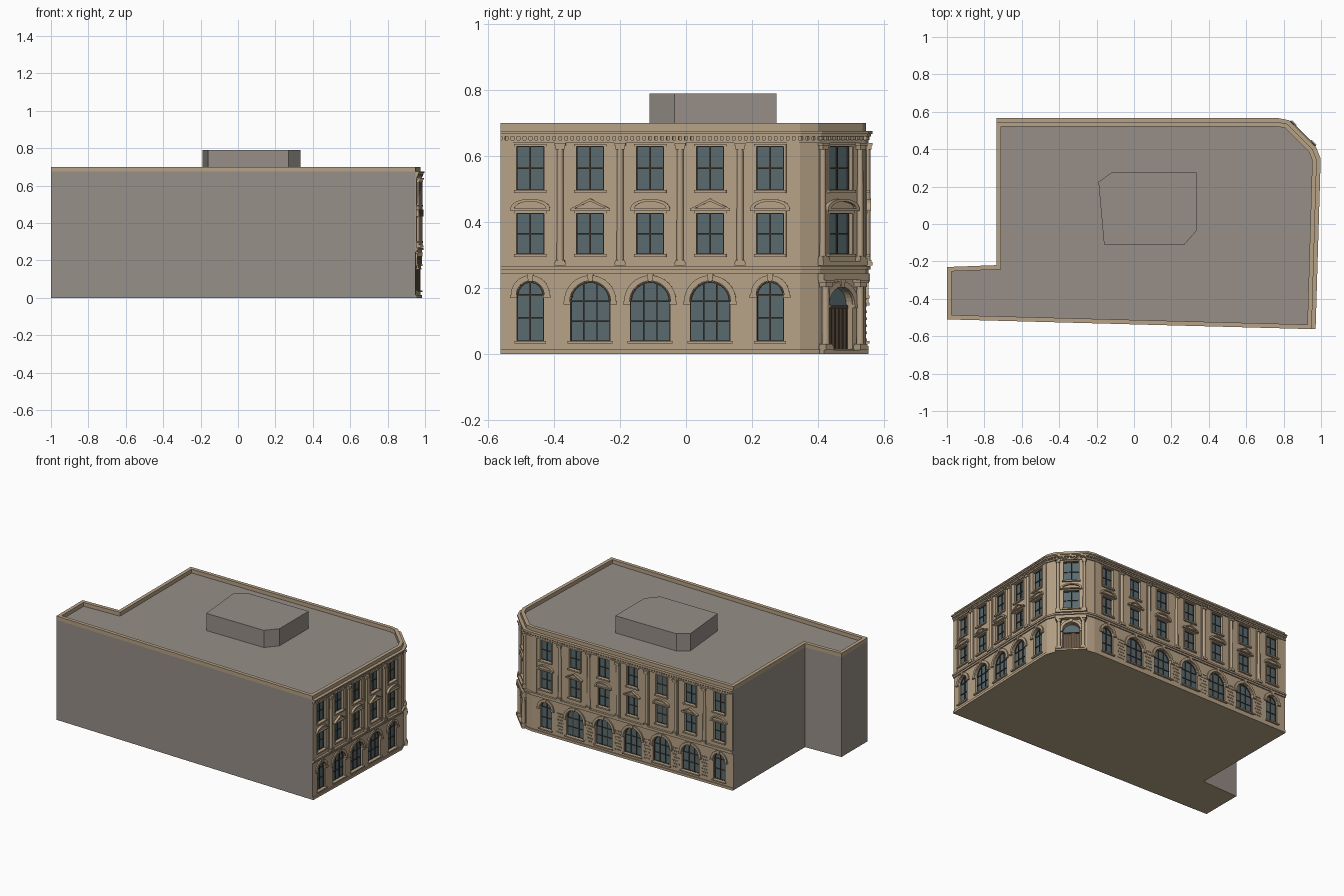
import bpy, bmesh, math
from mathutils import Matrix, Vector

if "Cube" in bpy.data.objects:
    bpy.data.objects.remove(bpy.data.objects["Cube"])


def material(name, rgb):
    m = bpy.data.materials.new(name)
    m.use_nodes = True
    m.diffuse_color = (*rgb, 1)
    m.node_tree.nodes["Principled BSDF"].inputs["Base Color"].default_value = (*rgb, 1)
    return m


STONE = material("tan stone", (0.47, 0.36, 0.24))
GREY = material("grey render", (0.31, 0.275, 0.245))
GLASS = material("window glass", (0.10, 0.145, 0.16))
FRAME = material("dark frame", (0.06, 0.045, 0.032))
DOOR = material("brown door", (0.13, 0.085, 0.055))

# Building outline, anticlockwise; points 1 to 6 carry the street facades
OUTLINE = [Vector(p) for p in ((-1, -.51), (.95, -.562), (.977, .345), (.955, .40), (.82, .535),
                               (.77, .545), (-.735, .545), (-.735, -.22), (-1, -.23))]
STREET = OUTLINE[1:7]
parts = {}


def mesh(name, mat):
    return parts.setdefault(name, (bmesh.new(), mat))[0]


def prism(part, mat, frame, pts, d0, d1):
    """Extrude a (u, z) profile outward from depth d0 to d1."""
    bm = mesh(part, mat)
    a = [bm.verts.new(frame @ Vector((u, d0, z))) for u, z in pts]
    b = [bm.verts.new(frame @ Vector((u, d1, z))) for u, z in pts]
    bm.faces.new(a)
    bm.faces.new(b[::-1])
    for i in range(len(a)):
        j = (i + 1) % len(a)
        bm.faces.new((a[j], a[i], b[i], b[j]))


def box(part, mat, frame, u0, u1, z0, z1, d0, d1):
    prism(part, mat, frame, [(u0, z0), (u1, z0), (u1, z1), (u0, z1)], d0, d1)


def plan_solid(part, mat, pts, z0, z1):
    """Extrude a plan outline upward."""
    swap = Matrix(((1, 0, 0, 0), (0, 0, 1, 0), (0, 1, 0, 0), (0, 0, 0, 1)))
    prism(part, mat, swap, [tuple(p) for p in pts], z0, z1)


def offset(pts, d, closed):
    """Move a plan path outward by d with mitred corners."""
    def normal(a, b):
        t = (b - a).normalized()
        return Vector((t.y, -t.x))
    out, n = [], len(pts)
    for i, p in enumerate(pts):
        n0 = normal(pts[i - 1], p) if closed or i else None
        n1 = normal(p, pts[(i + 1) % n]) if closed or i < n - 1 else n0
        n0 = n0 or n1
        out.append(p + (n0 + n1) * d / (1 + n0.dot(n1)))
    return out


def band(part, z0, z1, d):
    plan_solid(part, STONE, offset(STREET, d, False) + offset(STREET, -.004, False)[::-1], z0, z1)


def facade_frame(a, b):
    t = (b - a).normalized()
    return Matrix(((t.x, t.y, 0, a.x), (t.y, -t.x, 0, a.y), (0, 0, 1, 0), (0, 0, 0, 1)))


def arch(u, hw, z0, spring, r=None):
    r = r or hw
    curve = [(u + r * math.cos(math.pi * k / 16), spring + r * math.sin(math.pi * k / 16)) for k in range(17)]
    return [(u - hw, z0), (u + hw, z0)] + curve if z0 is not None else curve


def column(part, f, u, z0, z1, r, d):
    """Round column with stepped base and capital."""
    bm = mesh(part + "_shafts", STONE)
    m = f @ Matrix.Translation((u, d, (z0 + z1) / 2))
    bmesh.ops.create_cone(bm, cap_ends=True, segments=14, radius1=r, radius2=r * .88, depth=z1 - z0, matrix=m)
    for za, zb, w in ((z0, z0 + .012, 1.5), (z0 + .012, z0 + .018, 1.25),
                      (z1 - .02, z1 - .008, 1.2), (z1 - .008, z1, 1.55)):
        box(part + "_bases_and_capitals", STONE, f, u - r * w, u + r * w, za, zb, d - r * w, d + r * w)


def sash(side, f, u, hw, z0, z1, cols, rows, arched):
    """Cut opening, glass and glazing bars."""
    spring = z1 - hw
    shape = arch(u, hw, z0, spring) if arched else [(u - hw, z0), (u + hw, z0), (u + hw, z1), (u - hw, z1)]
    prism("cutter", STONE, f, shape, -.02, .05)
    prism(side + "_glass", GLASS, f, shape, -.021, -.016)
    bars, t = side + "_window_bars", .002
    for i in range(cols + 1):
        x = u - hw + 2 * hw * i / cols
        h = z1
        if arched:
            h = spring + math.sqrt(max(0, hw * hw - (x - u) ** 2))
        box(bars, FRAME, f, max(x - t, u - hw), min(x + t, u + hw), z0, h, -.017, -.011)
    for j in range(rows + 1):
        z = z0 + ((spring if arched else z1) - z0) * j / rows
        box(bars, FRAME, f, u - hw, u + hw, z - t, z + t, -.017, -.011)
    if arched:
        ring = arch(u, hw, None, spring) + arch(u, hw, None, spring, hw - .004)[::-1]
        prism(bars, FRAME, f, ring, -.017, -.011)


def archivolt(side, f, u, hw, spring):
    ring = arch(u, hw, None, spring, hw + .019) + arch(u, hw, None, spring, hw + .002)[::-1]
    prism(side + "_archivolts", STONE, f, ring, -.002, .008)
    for s in (-1, 1):
        box(side + "_imposts", STONE, f, u + s * (hw + .0105) - .011, u + s * (hw + .0105) + .011,
            spring - .01, spring, -.002, .011)
    top = spring + hw
    prism(side + "_keystones", STONE, f, [(u - .006, top), (u + .006, top), (u + .01, top + .024),
                                          (u - .01, top + .024)], -.002, .013)


def upper_windows(side, f, u, hw, rounded):
    """First and second floor windows with trims and a pediment."""
    for z0, z1 in ((.303, .427), (.497, .63)):
        sash(side, f, u, hw, z0, z1, 2, 2, False)
        box(side + "_sills", STONE, f, u - hw - .008, u + hw + .008, z0 - .009, z0, -.015, .012)
        for s in (-1, 1):
            x = u + s * (hw + .004)
            box(side + "_window_trims", STONE, f, x - .004, x + .004, z0, z1, -.002, .004)
        box(side + "_window_trims", STONE, f, u - hw - .008, u + hw + .008, z1, z1 + .007, -.002, .005)
    w = hw + .019
    box(side + "_pediments", STONE, f, u - w, u + w, .434, .441, -.002, .016)
    if rounded:
        outer = [(u + w * math.cos(math.pi * k / 12), .441 + .03 * math.sin(math.pi * k / 12)) for k in range(13)]
    else:
        outer = [(u + w, .441), (u, .472), (u - w, .441)]
    inner = [(u + (x - u) * .8, .441 + (z - .441) * .72) for x, z in outer]
    prism(side + "_pediments", STONE, f, outer + inner[::-1], -.002, .016)
    prism(side + "_pediment_panels", STONE, f, inner, -.002, .005)


def facade(side, a, b, bays, margin, wide, narrow, studs):
    f, length = facade_frame(a, b), (b - a).length
    step = (length - 2 * margin) / (bays - 1)
    for i in range(bays):
        u = margin + i * step
        hw = narrow if i in (0, bays - 1) else wide
        sash(side, f, u, hw, .04, .22, 3 if hw == wide else 2, 2, True)
        archivolt(side, f, u, hw, .22 - hw)
        box(side + "_sills", STONE, f, u - hw - .008, u + hw + .008, .032, .04, -.015, .012)
        upper_windows(side, f, u, .041, i % 2 == 0)
        if i < bays - 1:
            mid = u + step / 2
            box(side + "_pilaster_strips", STONE, f, mid - .018, mid + .018, .266, .64, -.002, .004)
            column(side + "_pilasters", f, mid, .268, .64, .011, .004)
            if studs:  # rough stones on the ground floor piers
                for k in range(7):
                    for s in (-1, 0, 1):
                        x, z = mid + s * .016 + (k % 2 - .5) * .008, .04 + k * .021
                        box(side + "_rough_stones", STONE, f, x - .005, x + .005, z, z + .008, -.002, .004)
    for u in (.02, length - .02):
        box(side + "_end_piers", STONE, f, u - .018, u + .018, .266, .64, -.002, .004)


# Street facades
facade("right", STREET[0], STREET[1], 5, .09, .06, .04, False)
facade("back", STREET[4], STREET[5], 7, .105, .063, .042, True)

# Chamfered corner bay with entrance
cf, mid = facade_frame(STREET[2], STREET[3]), (STREET[3] - STREET[2]).length / 2
upper_windows("corner", cf, mid, .048, True)
prism("cutter", STONE, cf, arch(mid, .052, .012, .15), -.03, .05)
prism("entrance_fanlight", GLASS, cf, arch(mid, .052, .145, .15), -.031, -.026)
box("entrance_door", DOOR, cf, mid - .052, mid + .052, .012, .142, -.031, -.022)
box("entrance_transom", FRAME, cf, mid - .052, mid + .052, .138, .147, -.031, -.018)
for k in range(-3, 4):
    box("door_slats", FRAME, cf, mid + k * .016 - .002, mid + k * .016 + .002, .012, .14, -.024, -.019)
archivolt("corner", cf, mid, .052, .15)
for s in (-1, 1):
    column("entrance_columns", cf, mid + s * .074, .012, .224, .012, .012)
    column("corner_columns", cf, mid + s * .08, .28, .64, .01, .006)
box("entrance_entablature", STONE, cf, mid - .095, mid + .095, .224, .245, -.002, .026)
box("corner_balcony", STONE, cf, mid - .095, mid + .095, .268, .282, -.002, .024)
box("entrance_step", STONE, cf, mid - .095, mid + .095, 0, .012, -.03, .026)

# Horizontal mouldings and cornice
band("plinth", 0, .016, .006)
band("storey_band", .245, .256, .008)
band("storey_ledge", .256, .267, .014)
band("architrave", .64, .649, .008)
band("cornice", .659, .668, .016)
band("cornice_lip", .668, .676, .021)
for a, b in zip(STREET, STREET[1:]):
    f, length = facade_frame(a, b), (b - a).length
    count = max(2, int(length / .018))
    for k in range(count):
        u = (k + .5) * length / count
        box("dentils", STONE, f, u - .005, u + .005, .649, .659, -.002, .012)

# Parapet ring around the whole roof
bm = mesh("parapet", STONE)
rings = [[bm.verts.new((*p, z)) for p in offset(OUTLINE, d, True)]
         for d, z in ((0, .674), (0, .70), (-.024, .70), (-.024, .674))]
for r in range(4):
    for i in range(len(OUTLINE)):
        j, low, high = (i + 1) % len(OUTLINE), rings[r], rings[(r + 1) % 4]
        bm.faces.new((low[i], low[j], high[j], high[i]))

# Roof box and main body
plan_solid("roof_box", GREY, [(-.19, .225), (-.16, -.11), (.27, -.11), (.335, -.035), (.335, .275), (-.12, .275)],
           .67, .79)
plan_solid("main_body", STONE, OUTLINE, 0, .674)

objects = {}
for name, (bm, mat) in parts.items():
    bmesh.ops.recalc_face_normals(bm, faces=bm.faces)
    me = bpy.data.meshes.new(name)
    bm.to_mesh(me)
    bm.free()
    me.materials.append(mat)
    ob = objects[name] = bpy.data.objects.new(name, me)
    bpy.context.collection.objects.link(ob)
    if "shafts" in name:
        bpy.ops.object.select_all(action="DESELECT")
        ob.select_set(True)
        bpy.context.view_layer.objects.active = ob
        bpy.ops.object.shade_smooth_by_angle()

# Cut the openings, then colour the plain walls and roof grey
body, cutter = objects["main_body"], objects["cutter"]
cut = body.modifiers.new("openings", "BOOLEAN")
cut.object, cut.solver = cutter, "EXACT"
bpy.context.view_layer.objects.active = body
bpy.ops.object.modifier_apply(modifier=cut.name)
bpy.data.objects.remove(cutter)
body.data.materials.clear()
body.data.materials.append(STONE)
body.data.materials.append(GREY)
for p in body.data.polygons:
    n, c = p.normal, p.center
    plain = (n.y < -.9 and c.y < -.5) or (n.x < -.9 and c.x < -.7) or (n.y > .9 and c.x < -.74)
    p.material_index = int(plain or (n.z > .9 and c.z > .65))
